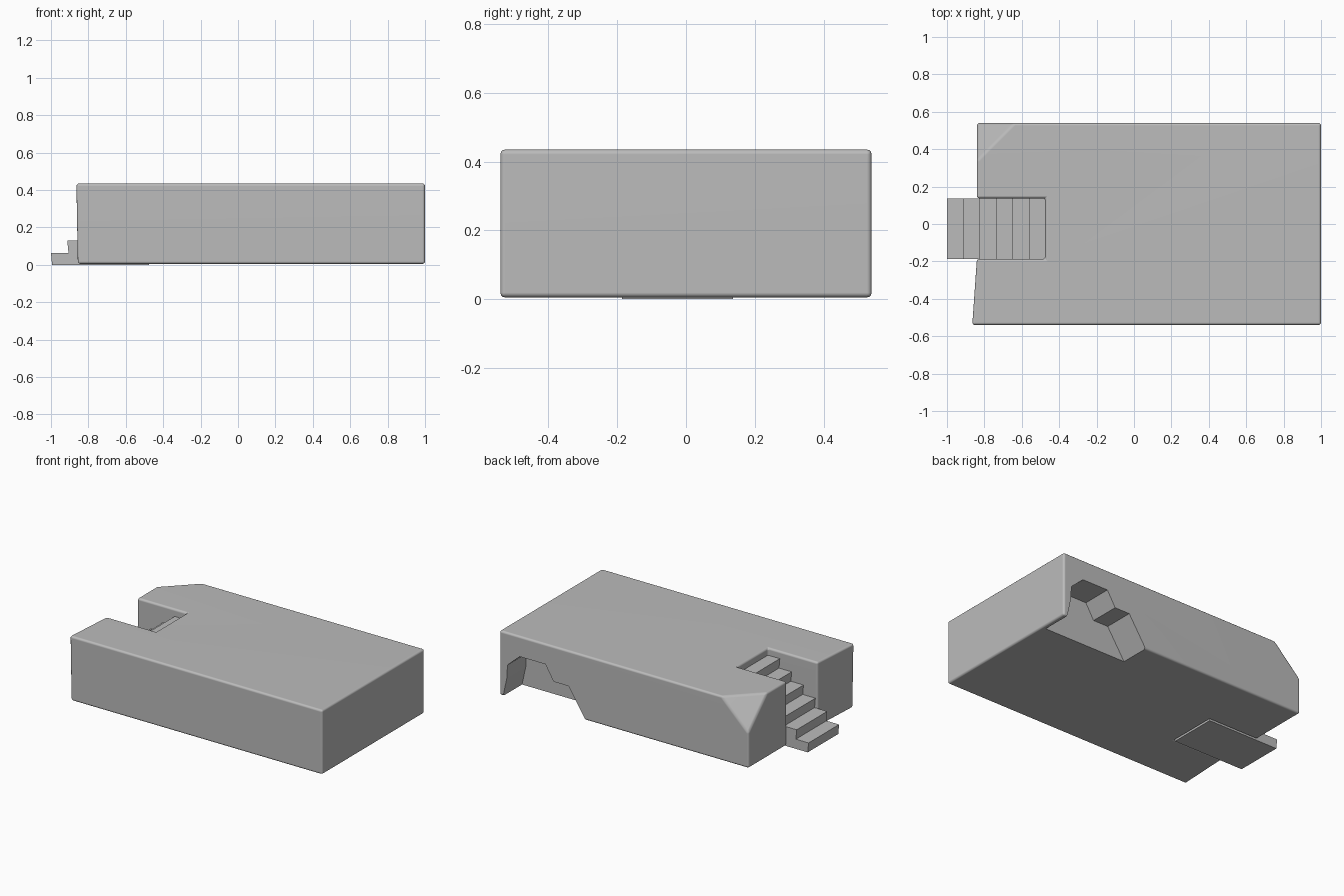
import bpy, bmesh, math
from mathutils import Vector

cube = bpy.data.objects.get("Cube")
if cube:
    bpy.data.objects.remove(cube, do_unlink=True)

stone = bpy.data.materials.new("light_grey")
stone.use_nodes = True
GREY = (0.5, 0.5, 0.5, 1)
stone.diffuse_color = GREY
stone.node_tree.nodes["Principled BSDF"].inputs["Base Color"].default_value = GREY


def prism(outline, offset):
    """Extrude a closed outline of 3D points along an offset."""
    bm = bmesh.new()
    face = bm.faces.new([bm.verts.new(p) for p in outline])
    ext = bmesh.ops.extrude_face_region(bm, geom=[face])
    moved = [g for g in ext["geom"] if isinstance(g, bmesh.types.BMVert)]
    bmesh.ops.translate(bm, verts=moved, vec=offset)
    bmesh.ops.recalc_face_normals(bm, faces=bm.faces)
    return bm


def make_object(name, bm):
    mesh = bpy.data.meshes.new(name)
    bm.to_mesh(mesh)
    bm.free()
    mesh.materials.append(stone)
    obj = bpy.data.objects.new(name, mesh)
    bpy.context.collection.objects.link(obj)
    return obj


def activate(obj):
    bpy.ops.object.select_all(action="DESELECT")
    obj.select_set(True)
    bpy.context.view_layer.objects.active = obj


LEFT, RIGHT, HALF, TOP, FLOOR = -0.84, 1.0, 0.54, 0.435, 0.005
NEAR, FAR, INNER = -0.187, 0.137, -0.475

# Platform: plan with a stair notch, extruded upward
plan = [(-0.857, -HALF), (RIGHT, -HALF), (RIGHT, HALF), (LEFT, HALF),
        (LEFT, FAR), (INNER, FAR), (INNER, NEAR), (LEFT, NEAR)]
bm = prism([(x, y, FLOOR) for x, y in plan], (0, 0, TOP - FLOOR))
for v in bm.verts:
    if v.co.x < -0.85 and v.co.z > 0.4:
        v.co.x = -0.865

# Broken top corner
a, b, c = (Vector(p) for p in ((-0.64, HALF, TOP), (LEFT, 0.34, TOP), (LEFT, HALF, 0.24)))
normal = (b - a).cross(c - a)
if normal.z < 0:
    normal.negate()
bmesh.ops.bisect_plane(bm, geom=bm.verts[:] + bm.edges[:] + bm.faces[:],
                       plane_co=a, plane_no=normal, clear_outer=True)
bmesh.ops.holes_fill(bm, edges=[e for e in bm.edges if e.is_boundary])
bmesh.ops.recalc_face_normals(bm, faces=bm.faces)
platform = make_object("platform", bm)

# Stepped undercut in the back face
arch = [(0.34, -0.03), (0.49, 0.2), (0.6, 0.2), (0.66, 0.3),
        (0.85, 0.3), (0.94, 0.22), (0.945, 0.13), (0.98, -0.03)]
cutter = make_object("undercut_cutter", prism([(x, 0.34, z) for x, z in arch], (0, 0.3, 0)))
cutter.hide_render = True

activate(platform)
bevel = platform.modifiers.new("rounded_edges", "BEVEL")
bevel.width = 0.014
bevel.segments = 3
bevel.limit_method = "ANGLE"
bpy.ops.object.modifier_apply(modifier=bevel.name)
cut = platform.modifiers.new("undercut", "BOOLEAN")
cut.operation = "DIFFERENCE"
cut.solver = "EXACT"
cut.object = cutter
bpy.ops.object.modifier_apply(modifier=cut.name)
bpy.data.objects.remove(cutter, do_unlink=True)
bpy.ops.object.shade_smooth_by_angle(angle=math.radians(38))
weighted = platform.modifiers.new("even_shading", "WEIGHTED_NORMAL")
weighted.keep_sharp = True

# Stairs: one solid stepped profile with slightly leaning risers
COUNT, RISE = 6, 0.0645
run = (INNER + 1.0) / COUNT
side = [(INNER, 0)]
for i in range(COUNT):
    x = -1.0 + i * run
    side += [(x + 0.006, i * RISE), (x, (i + 1) * RISE)]
side.append((INNER, COUNT * RISE))
make_object("stairs", prism([(x, NEAR + 0.001, z) for x, z in side],
                            (0, FAR - NEAR - 0.002, 0)))
